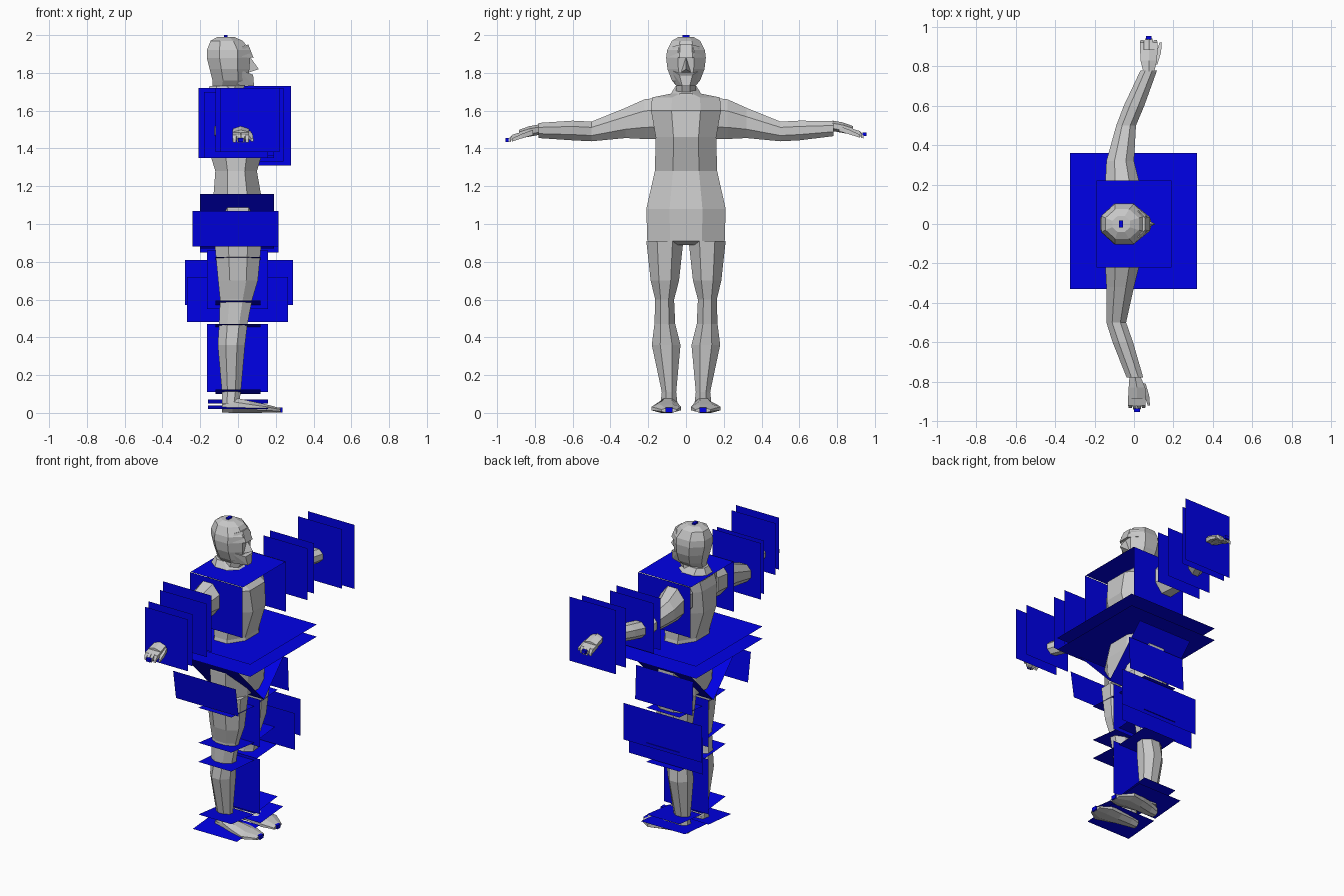
import bpy, bmesh, math
from mathutils import Vector


def material(name, rgb):
    m = bpy.data.materials.new(name)
    m.diffuse_color = (*rgb, 1)
    return m


GREY = material("plain grey", (0.58, 0.58, 0.58))
BLUE = material("marker blue", (0.0, 0.0, 0.8))


def finish(name, bm, mat):
    me = bpy.data.meshes.new(name)
    bm.to_mesh(me)
    bm.free()
    me.materials.append(mat)
    ob = bpy.data.objects.new(name, me)
    bpy.context.collection.objects.link(ob)
    return ob


def loft(name, axis, rings, n=8):
    """rings: (position on axis, centre a, centre b, radius a, radius b)"""
    bm = bmesh.new()
    loops = []
    k = math.cos(math.pi / n)
    for p, a, b, ra, rb in rings:
        loop = []
        for i in range(n):
            t = 2 * math.pi * (i + 0.5) / n
            u, v = a + ra / k * math.cos(t), b + rb / k * math.sin(t)
            co = {'x': (p, u, v), 'y': (u, p, v), 'z': (u, v, p)}[axis]
            loop.append(bm.verts.new(co))
        loops.append(loop)
    for l0, l1 in zip(loops, loops[1:]):
        for i in range(n):
            j = (i + 1) % n
            bm.faces.new((l0[i], l0[j], l1[j], l1[i]))
    bm.faces.new(loops[0])
    bm.faces.new(loops[-1])
    bmesh.ops.recalc_face_normals(bm, faces=bm.faces)
    return finish(name, bm, GREY)


def plate(name, x0, x1, a, b):
    """flat marker sheet between two (y, z) edges"""
    bm = bmesh.new()
    vs = [bm.verts.new(c) for c in ((x0, *a), (x1, *a), (x1, *b), (x0, *b))]
    bm.faces.new(vs)
    finish(name, bm, BLUE)


def hull(name, half):
    """faceted lump from the points given plus their mirror in y"""
    bm = bmesh.new()
    for x, y, z in sorted(set(half) | {(x, -y, z) for x, y, z in half}):
        bm.verts.new((x, y, z))
    bmesh.ops.convex_hull(bm, input=bm.verts)
    finish(name, bm, GREY)


def marker(name, loc, size):
    bm = bmesh.new()
    bmesh.ops.create_cube(bm, size=1)
    for v in bm.verts:
        v.co = Vector(loc) + Vector(c * s for c, s in zip(v.co, size))
    finish(name, bm, BLUE)


# torso
loft("torso", 'z', [
    (0.89, 0.0, 0, 0.09, 0.10), (0.91, 0.0, 0, 0.125, 0.205),
    (1.08, 0.0, 0, 0.135, 0.21), (1.28, -0.01, 0, 0.11, 0.165),
    (1.46, -0.01, 0, 0.165, 0.16), (1.60, -0.015, 0, 0.155, 0.185),
    (1.67, -0.05, 0, 0.10, 0.18), (1.69, -0.05, 0, 0.075, 0.08)])

# collar, neck and head
loft("collar", 'z', [(1.66, -0.06, 0, 0.10, 0.13), (1.69, -0.07, 0, 0.10, 0.08),
                     (1.73, -0.09, 0, 0.06, 0.055)])
loft("head", 'z', [
    (1.66, -0.06, 0, 0.06, 0.06), (1.73, -0.05, 0, 0.085, 0.05),
    (1.76, -0.04, 0, 0.095, 0.075), (1.82, -0.045, 0, 0.105, 0.098),
    (1.88, -0.05, 0, 0.115, 0.105), (1.92, -0.05, 0, 0.115, 0.10),
    (1.97, -0.06, 0, 0.085, 0.075), (1.99, -0.065, 0, 0.045, 0.04)], 8)
hull("nose", [(0.06, 0, 1.89), (0.11, 0, 1.82), (0.05, 0.03, 1.80)])
hull("brow", [(0.02, 0.085, 1.885), (0.082, 0.035, 1.88), (0.02, 0.07, 1.94),
              (0.055, 0.03, 1.95)])
hull("beard", [(0.0, 0.085, 1.82), (0.08, 0.035, 1.79), (0.085, 0.02, 1.73),
               (0.0, 0.055, 1.735)])

for s, side in ((-1, "near"), (1, "far")):
    # the two arms bend forward by slightly different amounts
    e, w, h = (-0.09, 0.005, 0.015) if s < 0 else (-0.04, 0.075, 0.075)
    dz = 0.0 if s < 0 else 0.02
    loft(side + "_arm", 'y', [
        (s * 0.13, -0.05, 1.56, 0.09, 0.11), (s * 0.22, -0.06, 1.555, 0.085, 0.105),
        (s * 0.32, -0.07, 1.535, 0.07, 0.08), (s * 0.50, e, 1.49, 0.05, 0.052),
        (s * 0.60, e + (w - e) * 0.35, 1.495, 0.052, 0.052),
        (s * 0.78, w, 1.495 + dz / 2, 0.042, 0.04)])
    loft(side + "_palm", 'y', [
        (s * 0.775, w, 1.50 + dz, 0.028, 0.024), (s * 0.83, h, 1.49 + dz, 0.042, 0.024),
        (s * 0.885, h, 1.475 + dz, 0.044, 0.020)], 6)
    for i in range(4):
        fx = h - 0.034 + 0.0225 * i
        loft(side + "_finger", 'y', [
            (s * 0.87, fx, 1.475 + dz, 0.011, 0.013),
            (s * 0.92, fx, 1.46 + dz, 0.011, 0.012),
            (s * (0.945 - 0.008 * abs(i - 1.5)), fx, 1.44 + dz, 0.008, 0.009)], 4)
    loft(side + "_thumb", 'y', [
        (s * 0.81, h + 0.03, 1.485 + dz, 0.014, 0.014),
        (s * 0.87, h + 0.05, 1.465 + dz, 0.012, 0.012),
        (s * 0.92, h + 0.06, 1.445 + dz, 0.006, 0.008)], 4)

    # leg and foot
    loft(side + "_leg", 'z', [
        (0.05, -0.04, s * 0.09, 0.045, 0.045), (0.11, -0.035, s * 0.09, 0.05, 0.038),
        (0.36, -0.035, s * 0.105, 0.072, 0.076), (0.47, -0.025, s * 0.112, 0.075, 0.055),
        (0.60, -0.01, s * 0.113, 0.085, 0.05), (0.70, 0.0, s * 0.112, 0.105, 0.075),
        (0.91, 0.0, s * 0.112, 0.125, 0.098)])
    loft(side + "_foot", 'x', [
        (-0.085, s * 0.088, 0.03, 0.03, 0.028), (-0.03, s * 0.09, 0.042, 0.042, 0.042),
        (0.06, s * 0.10, 0.032, 0.062, 0.032), (0.15, s * 0.105, 0.023, 0.078, 0.022),
        (0.225, s * 0.09, 0.013, 0.04, 0.012)])

    # marker sheets on shoulder, elbow and wrist
    plate(side + "_shoulder_sheet", -0.19, 0.19, (s * 0.225, 1.36), (s * 0.225, 1.69))
    arm = (((0.475, -0.21, 0.14, 1.35, 1.72), (0.55, -0.18, 0.16, 1.35, 1.70),
            (0.755, -0.12, 0.20, 1.38, 1.72), (0.83, -0.095, 0.22, 1.38, 1.72))
           if s < 0 else
           ((0.45, -0.13, 0.19, 1.35, 1.69), (0.53, -0.14, 0.18, 1.36, 1.69),
            (0.735, -0.08, 0.24, 1.33, 1.72), (0.81, -0.06, 0.28, 1.31, 1.73)))
    for y, x0, x1, z0, z1 in arm:
        plate(side + "_arm_sheet", x0, x1, (s * y, z0), (s * y, z1))

    # marker sheets on groin, thigh, knee, ankle and foot
    plate(side + "_groin_sheet", -0.20, 0.19, (0, 0.87), (s * 0.28, 1.16))
    foot = (0.04, 0.02, 0.16) if s < 0 else (0.05, 0.07, 0.16)
    for z0, z1, x in ((0.81, 0.825, 0.12), (0.57, 0.595, 0.12),
                      (0.455, 0.47, 0.12), (0.10, 0.125, 0.12), foot):
        plate(side + "_leg_sheet", -x, x, (s * 0.005, z0), (s * 0.24, z1))

    marker(side + "_toe_marker", (0.225, s * 0.09, 0.015), (0.02, 0.035, 0.025))
    marker(side + "_hand_marker", (h, s * 0.945, 1.445 + dz * 1.5), (0.03, 0.02, 0.02))

# upright sheets beside the hips, and beside the far thigh and knee
plate("near_hip_sheet", -0.24, 0.215, (-0.30, 0.88), (-0.33, 1.07))
plate("far_hip_sheet", -0.20, 0.215, (0.22, 0.85), (0.21, 1.07))
plate("far_thigh_sheet", -0.28, 0.29, (0.235, 0.57), (0.235, 0.81))
plate("far_knee_sheet", -0.27, 0.265, (0.21, 0.48), (0.21, 0.72))

# centre sheets between the legs, at the waist and on the shoulders
plate("calf_centre_sheet", -0.165, 0.16, (0, 0.11), (0, 0.47))
plate("thigh_centre_sheet", -0.165, 0.16, (0, 0.55), (0, 0.86))
for z in (1.26, 1.18):
    plate("waist_sheet", -0.325, 0.32, (-0.33, z), (0.36, z))
plate("neck_sheet", -0.19, 0.19, (-0.22, 1.69), (0.22, 1.69))
marker("head_marker", (-0.065, 0, 1.99), (0.02, 0.035, 0.02))
